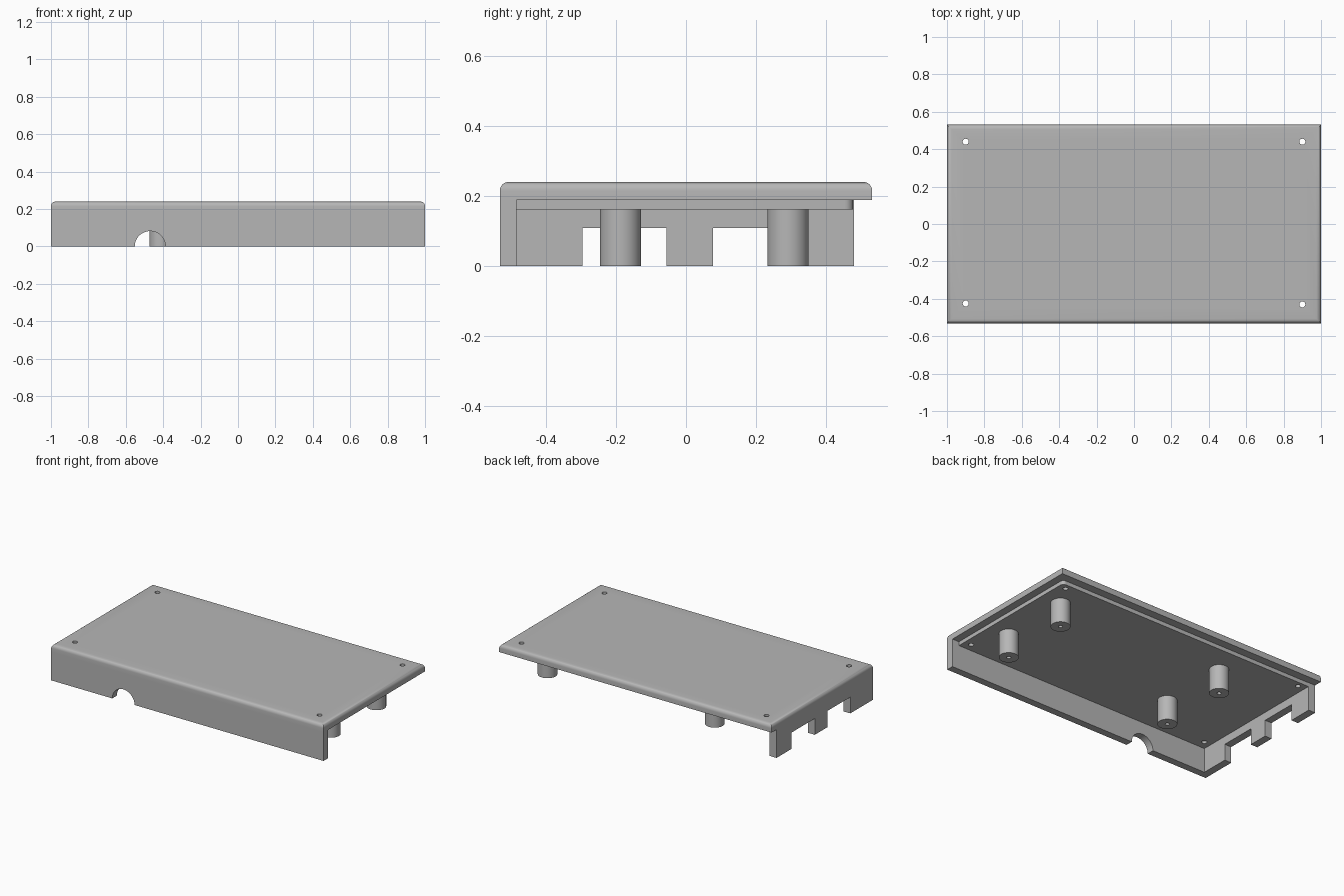
import bpy, bmesh
from math import sin, cos, pi, radians
from mathutils import Matrix

cube = bpy.data.objects.get("Cube")
if cube:
    bpy.data.objects.remove(cube, do_unlink=True)

# Overall dimensions
HX, HY, TOP = 1.0, 0.531, 0.24
LID_Z, PANEL_Z = 0.188, 0.162
WALL = 0.05
FRONT_IN, BACK_IN = -0.483, 0.479

grey = bpy.data.materials.new("plain grey")
grey.use_nodes = True
GREY = (0.47, 0.47, 0.47, 1)
grey.diffuse_color = GREY
grey.node_tree.nodes["Principled BSDF"].inputs["Base Color"].default_value = GREY


def finish(name, bm):
    bmesh.ops.recalc_face_normals(bm, faces=bm.faces)
    mesh = bpy.data.meshes.new(name)
    bm.to_mesh(mesh)
    bm.free()
    mesh.materials.append(grey)
    obj = bpy.data.objects.new(name, mesh)
    bpy.context.collection.objects.link(obj)
    return obj


def activate(obj):
    bpy.ops.object.select_all(action='DESELECT')
    obj.select_set(True)
    bpy.context.view_layer.objects.active = obj


def smooth(obj):
    activate(obj)
    bpy.ops.object.shade_smooth_by_angle(angle=radians(35))


def prism(axis, outline, lo, hi):
    """Extrude a flat outline along the given axis."""
    place = {'x': lambda u, v, w: (w, u, v),
             'y': lambda u, v, w: (u, w, v),
             'z': lambda u, v, w: (u, v, w)}[axis]
    bm = bmesh.new()
    near = [bm.verts.new(place(u, v, lo)) for u, v in outline]
    far = [bm.verts.new(place(u, v, hi)) for u, v in outline]
    bm.faces.new(near)
    bm.faces.new(far)
    for i in range(len(near)):
        j = (i + 1) % len(near)
        bm.faces.new((near[i], near[j], far[j], far[i]))
    return bm


def arc(cx, cy, r, start, end, steps):
    angles = [start + (end - start) * i / steps for i in range(steps + 1)]
    return [(cx + r * cos(a), cy + r * sin(a)) for a in angles]


# Lid with rounded upper edges
bm = prism('z', [(-HX, -HY), (HX, -HY), (HX, HY), (-HX, HY)], LID_Z, TOP)
rim = [e for e in bm.edges if all(v.co.z > TOP - 0.001 for v in e.verts)]
bmesh.ops.bevel(bm, geom=rim, offset=0.025, segments=6, profile=0.5, affect='EDGES')
lid = finish("lid", bm)

# Raised panel under the lid, with one rounded free corner
R = 0.025
PX, PY = HX - WALL, BACK_IN - 0.002
outline = [(-PX, FRONT_IN), (PX, FRONT_IN)]
outline += arc(PX - R, PY - R, R, 0, pi / 2, 8) + [(-PX, PY)]
panel = finish("inner_panel", prism('z', outline, PANEL_Z, LID_Z))

# Front wall with a half-round cable opening
outline = [(-HX, LID_Z), (-HX, 0)] + arc(-0.47, 0, 0.082, pi, 0, 24)
outline += [(HX, 0), (HX, LID_Z)]
front = finish("front_wall", prism('y', outline, -HY, FRONT_IN))

# Side wall with two square port openings
PORT_TOP = 0.108
outline = [(FRONT_IN, LID_Z), (FRONT_IN, 0)]
for a, b in ((-0.295, -0.055), (0.077, 0.32)):
    outline += [(a, 0), (a, PORT_TOP), (b, PORT_TOP), (b, 0)]
outline += [(BACK_IN, 0), (BACK_IN, LID_Z)]
finish("port_wall", prism('x', outline, -HX, -HX + WALL))

# Screw holes through the lid and panel
bm = bmesh.new()
for x, y in ((-0.9, 0.44), (0.9, 0.44), (-0.9, -0.425), (0.9, -0.43)):
    bmesh.ops.create_cone(bm, cap_ends=True, segments=24, radius1=0.016, radius2=0.016,
                          depth=0.4, matrix=Matrix.Translation((x, y, 0.2)))
cutter = finish("screw_hole_cutter", bm)
cutter.hide_render = True
for part in (lid, panel):
    mod = part.modifiers.new("screw_holes", 'BOOLEAN')
    mod.operation, mod.solver, mod.object = 'DIFFERENCE', 'EXACT', cutter
    activate(part)
    bpy.ops.object.modifier_apply(modifier=mod.name)
bpy.data.objects.remove(cutter, do_unlink=True)
for part in (lid, panel, front):
    smooth(part)


# Standoff posts with a blind pilot hole in the lower end
def standoff(name, x, y):
    profile = [(0.059, PANEL_Z), (0.059, 0), (0.013, 0), (0.013, 0.1)]
    sides = 40
    bm = bmesh.new()
    rings = [[bm.verts.new((x + r * cos(2 * pi * i / sides), y + r * sin(2 * pi * i / sides), z))
              for i in range(sides)] for r, z in profile]
    for low, high in zip(rings, rings[1:]):
        for i in range(sides):
            j = (i + 1) % sides
            bm.faces.new((low[i], low[j], high[j], high[i]))
    bm.faces.new(rings[0])
    bm.faces.new(rings[-1])
    smooth(finish(name, bm))


for side, x in (("right", -0.415), ("left", 0.813)):
    for end, y in (("front", -0.187), ("back", 0.291)):
        standoff(f"standoff_{end}_{side}", x, y)
